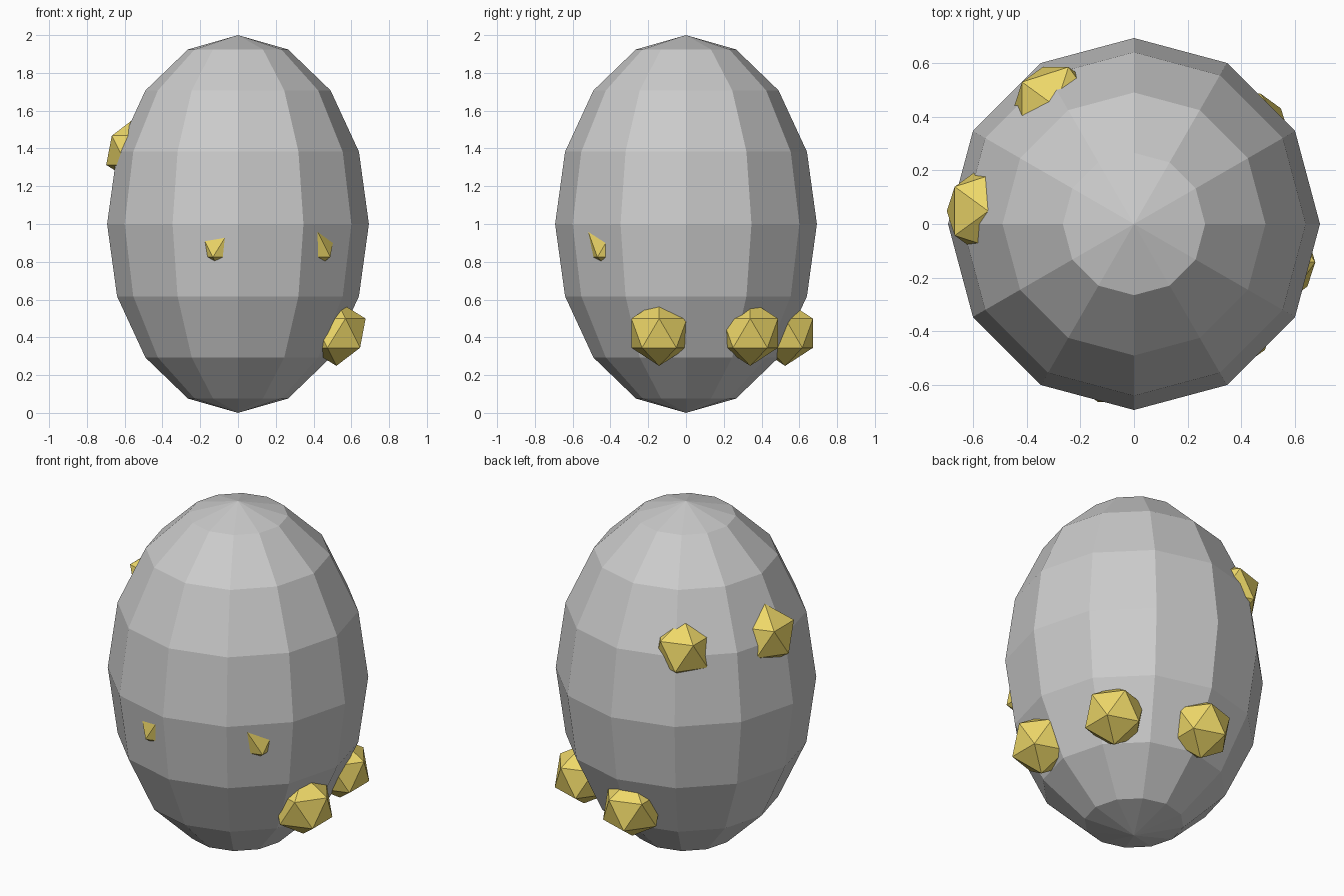
import bpy

if "Cube" in bpy.data.objects:
    bpy.data.objects.remove(bpy.data.objects["Cube"])

# Faceted egg shell: low-poly sphere stretched upright
bpy.ops.mesh.primitive_uv_sphere_add(segments=12, ring_count=8, radius=1, location=(0, 0, 1))
egg = bpy.context.object
egg.name = "egg_shell"
egg.scale = (0.693, 0.693, 1)

gold = bpy.data.materials.new("gold")
gold.diffuse_color = (0.85, 0.68, 0.14, 1)
gold.use_nodes = True
gold.node_tree.nodes["Principled BSDF"].inputs["Base Color"].default_value = gold.diffuse_color


def add_spot(name, location):
    """Faceted golden spot, partly sunk into the shell."""
    bpy.ops.mesh.primitive_ico_sphere_add(subdivisions=1, radius=0.173, location=location)
    spot = bpy.context.object
    spot.name = name
    spot.data.materials.append(gold)


# Spots in three bands: lower right/back, middle front, upper back left
bands = {
    "lower_spot": (0.422, [(0.521, -0.142), (0.422, 0.34), (-0.02, 0.525)]),
    "middle_spot": (0.902, [(-0.085, -0.517), (0.363, -0.378)]),
    "upper_spot": (1.39, [(-0.292, 0.438), (-0.543, 0.048)]),
}
for name, (z, points) in bands.items():
    for i, (x, y) in enumerate(points, 1):
        add_spot(f"{name}_{i}", (x, y, z))
